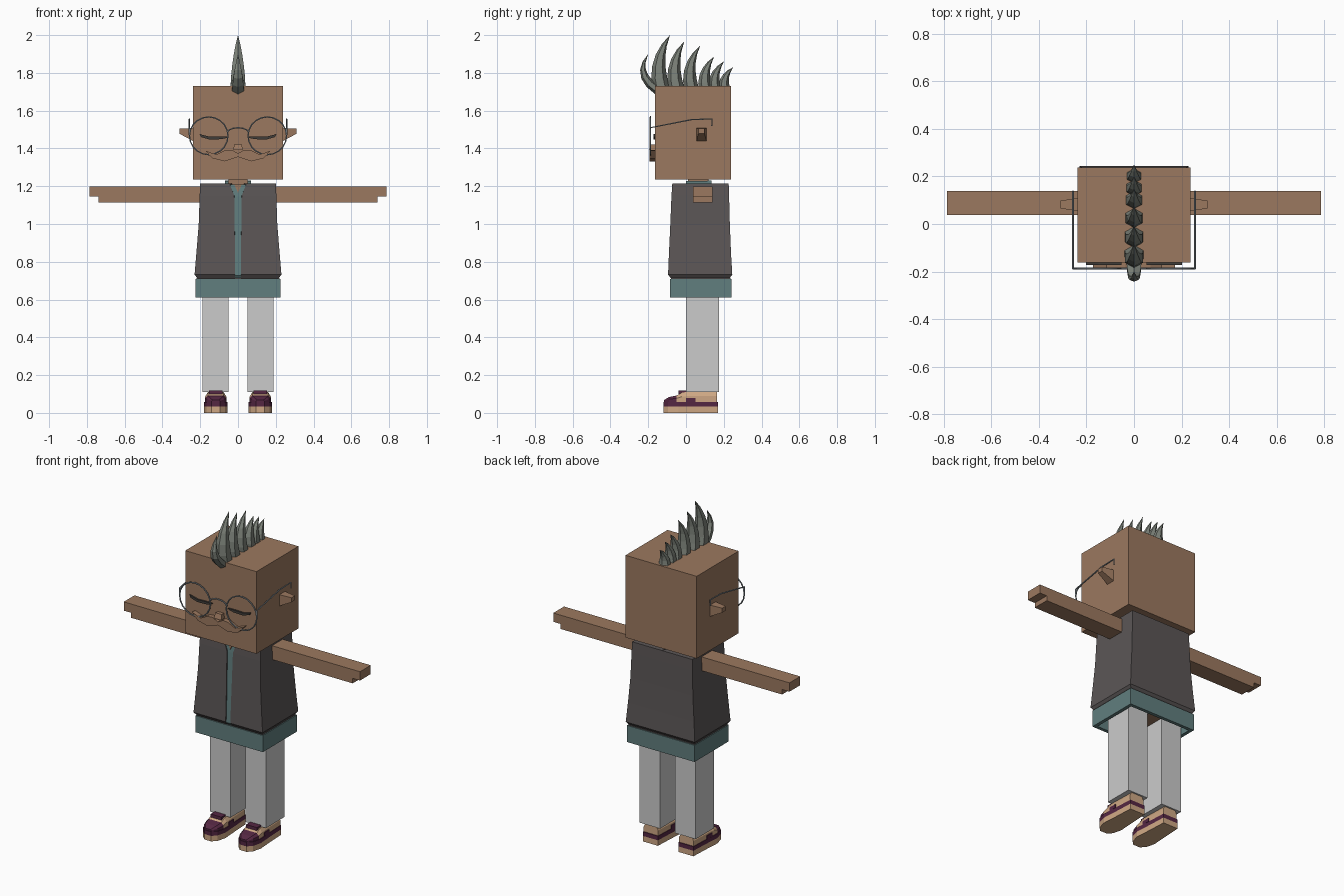
import bpy, bmesh, math
from mathutils import Vector

cube = bpy.data.objects.get("Cube")
if cube:
    bpy.data.objects.remove(cube, do_unlink=True)


def material(name, r, g, b):
    m = bpy.data.materials.new(name)
    m.use_nodes = True
    m.diffuse_color = (r, g, b, 1)
    m.node_tree.nodes["Principled BSDF"].inputs["Base Color"].default_value = (r, g, b, 1)
    return m


skin = material("skin brown", 0.33, 0.19, 0.115)
charcoal = material("vest charcoal", 0.105, 0.093, 0.093)
teal = material("shirt teal", 0.12, 0.21, 0.21)
white = material("trouser white", 0.6, 0.6, 0.6)
grey = material("hair grey", 0.2, 0.22, 0.19)
dark = material("eye dark", 0.05, 0.045, 0.04)
purple = material("shoe purple", 0.09, 0.02, 0.055)
tan = material("shoe tan", 0.62, 0.39, 0.23)
metal = material("glasses metal", 0.27, 0.31, 0.34)


def loft(name, rings, mats, mirror=False, rule=None):
    """Skin a row of equal-length point rings and cap both ends."""
    bm = bmesh.new()
    rows = [[bm.verts.new(p) for p in ring] for ring in rings]
    n = len(rows[0])
    for a, b in zip(rows, rows[1:]):
        for i in range(n):
            j = (i + 1) % n
            bm.faces.new((a[i], a[j], b[j], b[i]))
    bm.faces.new(rows[0][::-1])
    bm.faces.new(rows[-1])
    bmesh.ops.recalc_face_normals(bm, faces=bm.faces)
    if rule:
        for f in bm.faces:
            f.material_index = rule(f.calc_center_median())
    mesh = bpy.data.meshes.new(name)
    bm.to_mesh(mesh)
    bm.free()
    for m in mats:
        mesh.materials.append(m)
    ob = bpy.data.objects.new(name, mesh)
    bpy.context.collection.objects.link(ob)
    if mirror:
        mod = ob.modifiers.new("mirror", 'MIRROR')
        mod.use_mirror_merge = False
    return ob


def rect(x0, x1, y0, y1, z):
    return [(x0, y0, z), (x1, y0, z), (x1, y1, z), (x0, y1, z)]


def box(name, x0, x1, y0, y1, z0, z1, mat, mirror=False):
    return loft(name, [rect(x0, x1, y0, y1, z) for z in (z0, z1)], [mat], mirror)


def plate(name, outline, y0, y1, mat, mirror=False):
    return loft(name, [[(x, y, z) for x, z in outline] for y in (y0, y1)], [mat], mirror)


def wire(name, points, cyclic=False, radius=0.004):
    cu = bpy.data.curves.new(name, 'CURVE')
    cu.dimensions = '3D'
    cu.bevel_depth = radius
    cu.bevel_resolution = 1
    cu.use_fill_caps = True
    sp = cu.splines.new('POLY')
    sp.points.add(len(points) - 1)
    for p, co in zip(sp.points, points):
        p.co = (*co, 1)
    sp.use_cyclic_u = cyclic
    cu.materials.append(metal)
    ob = bpy.data.objects.new(name, cu)
    bpy.context.collection.objects.link(ob)
    bpy.ops.object.select_all(action='DESELECT')
    ob.select_set(True)
    bpy.context.view_layer.objects.active = ob
    bpy.ops.object.convert(target='MESH')
    bpy.ops.object.shade_smooth_by_angle()


# Head and face
box("head", -0.237, 0.237, -0.163, 0.237, 1.235, 1.73, skin)
box("neck", -0.05, 0.05, 0.01, 0.12, 1.15, 1.24, skin)
loft("ears", [[(0.23, 0.055, 1.435), (0.23, 0.11, 1.435), (0.23, 0.11, 1.508), (0.23, 0.055, 1.508)],
              [(0.31, 0.065, 1.478), (0.31, 0.098, 1.478), (0.31, 0.098, 1.505), (0.31, 0.065, 1.505)]],
     [skin], mirror=True)
plate("closed_eyes", [(0.053, 1.463), (0.09, 1.464), (0.15, 1.462), (0.203, 1.476),
                      (0.195, 1.46), (0.15, 1.447), (0.09, 1.449), (0.06, 1.455)], -0.172, -0.16, dark, True)
loft("nose", [rect(-0.025, 0.025, -0.195, -0.16, 1.392),
              rect(-0.02, 0.02, -0.185, -0.16, 1.422)], [skin])
half = [(0.035, 1.393), (0.07, 1.39), (0.115, 1.367), (0.172, 1.388), (0.135, 1.348), (0.07, 1.332)]
plate("moustache", [(0, 1.375)] + half + [(0, 1.355)] + [(-x, z) for x, z in half[::-1]],
      -0.192, -0.16, skin)

# Round glasses
for side, s in (("left", 1), ("right", -1)):
    ring = [(s * (0.155 + 0.102 * math.cos(a)), -0.188, 1.467 + 0.1 * math.sin(a))
            for a in (i * math.tau / 20 for i in range(20))]
    wire(side + "_rim", ring, True)
    wire(side + "_temple", [(s * 0.257, -0.188, 1.47), (s * 0.257, -0.188, 1.51), (s * 0.257, 0.03, 1.553),
                            (s * 0.257, 0.137, 1.556), (s * 0.257, 0.137, 1.52)])
wire("glasses_bridge", [(0.055 * math.cos(a), -0.188, 1.485 + 0.025 * math.sin(a))
                        for a in (i * math.pi / 6 for i in range(7))])


# Mohawk of curved tapering spikes
def spike(name, base, ctrl, tip, width, depth):
    rings = []
    steps = 5
    for k in range(steps + 1):
        t = k / steps
        y, z = ((1 - t) ** 2 * base[i] + 2 * t * (1 - t) * ctrl[i] + t * t * tip[i] for i in (0, 1))
        tan_y, tan_z = (2 * (1 - t) * (ctrl[i] - base[i]) + 2 * t * (tip[i] - ctrl[i]) for i in (0, 1))
        normal = Vector((0, tan_z, -tan_y)).normalized()
        taper = max(1 - t ** 1.7, 0.01)
        rings.append([Vector((width * taper * math.sin(a), y, z)) + normal * depth * taper * math.cos(a)
                      for a in (i * math.tau / 6 for i in range(6))])
    loft(name, rings, [grey])


spike("hair_front_curl", (-0.15, 1.71), (-0.275, 1.79), (-0.2, 1.9), 0.036, 0.026)
tips = [(-0.13, -0.085, 2.0), (-0.05, -0.01, 1.965), (0.03, 0.075, 1.945),
        (0.105, 0.148, 1.885), (0.155, 0.2, 1.86), (0.205, 0.25, 1.83)]
for i, (b, ty, tz) in enumerate(tips):
    h = tz - 1.71
    spike("hair_spike_%d" % (i + 1), (b, 1.71), (b - 0.15 * h, 1.71 + 0.55 * h), (ty, tz),
          0.046 - 0.002 * i, 0.045 - 0.003 * i)

# Vest halves with a narrow opening: height, half width, front, back, opening
sections = [(0.712, 0.215, -0.08, 0.23, 0.016), (0.732, 0.23, -0.095, 0.245, 0.016),
            (0.85, 0.22, -0.09, 0.238, 0.016), (1.0, 0.208, -0.083, 0.232, 0.018),
            (1.15, 0.203, -0.077, 0.228, 0.02), (1.215, 0.2, -0.072, 0.226, 0.045)]
loft("vest", [[(g, f, z), (w, f, z), (w, b, z), (0, b, z)] for z, w, f, b, g in sections],
     [charcoal], mirror=True)

# Shirt showing at the opening, collar and hem
loft("shirt_front", [rect(-0.07, 0.07, f + 0.005, 0.1, z - 0.005) for z, w, f, b, g in sections], [teal])
plate("chest_skin", [(-0.02, 1.209), (0.02, 1.209), (0, 1.165)], -0.074, -0.06, skin)
box("collar_back", -0.07, 0.07, 0.115, 0.135, 1.2, 1.23, teal)
box("collar_sides", 0.05, 0.07, 0.0, 0.135, 1.2, 1.228, teal, True)
box("hem_front", -0.225, 0.225, -0.085, -0.065, 0.61, 0.71, teal)
box("hem_back", -0.225, 0.225, 0.22, 0.24, 0.61, 0.71, teal)
box("hem_sides", 0.205, 0.225, -0.065, 0.22, 0.61, 0.71, teal, True)
box("hem_top", -0.22, 0.22, -0.08, 0.235, 0.7, 0.715, charcoal)
box("hips", -0.188, 0.188, 0.0, 0.18, 0.65, 0.705, skin)

# Arms with a step under the fingers
plate("arms", [(0.15, 1.198), (0.787, 1.198), (0.787, 1.145), (0.738, 1.145),
               (0.738, 1.115), (0.15, 1.115)], 0.037, 0.139, skin, True)

# Trousers
box("trouser_legs", 0.05, 0.187, 0.0, 0.175, 0.11, 0.69, white, True)

# Shoes
CX = 0.118
toe = [(0.05, 0.17), (0.056, 0.05), (0.062, -0.04), (0.048, -0.095), (0.022, -0.12)]
outline = toe + [(-x, y) for x, y in toe[::-1]]
loft("shoe_soles", [[(CX + x, y, z) for x, y in outline] for z in (0, 0.033, 0.058)],
     [tan, purple], True, lambda c: int(c.z > 0.034))
stations = [(-0.116, 0.022, 0.068), (-0.09, 0.046, 0.084), (-0.05, 0.056, 0.092),
            (-0.02, 0.056, 0.108), (0.02, 0.054, 0.112), (0.165, 0.048, 0.112)]
loft("shoe_uppers", [[(CX - w, y, 0.055), (CX - w, y, 0.6 * h + 0.022), (CX - 0.75 * w, y, h),
                      (CX + 0.75 * w, y, h), (CX + w, y, 0.6 * h + 0.022), (CX + w, y, 0.055)]
                     for y, w, h in stations],
     [tan, purple], True, lambda c: int(c.y < -0.05))
box("shoe_tongues", CX - 0.036, CX + 0.036, -0.04, 0.01, 0.1, 0.119, purple, True)
box("shoe_side_bands", CX - 0.058, CX + 0.058, 0.0, 0.05, 0.058, 0.08, purple, True)
